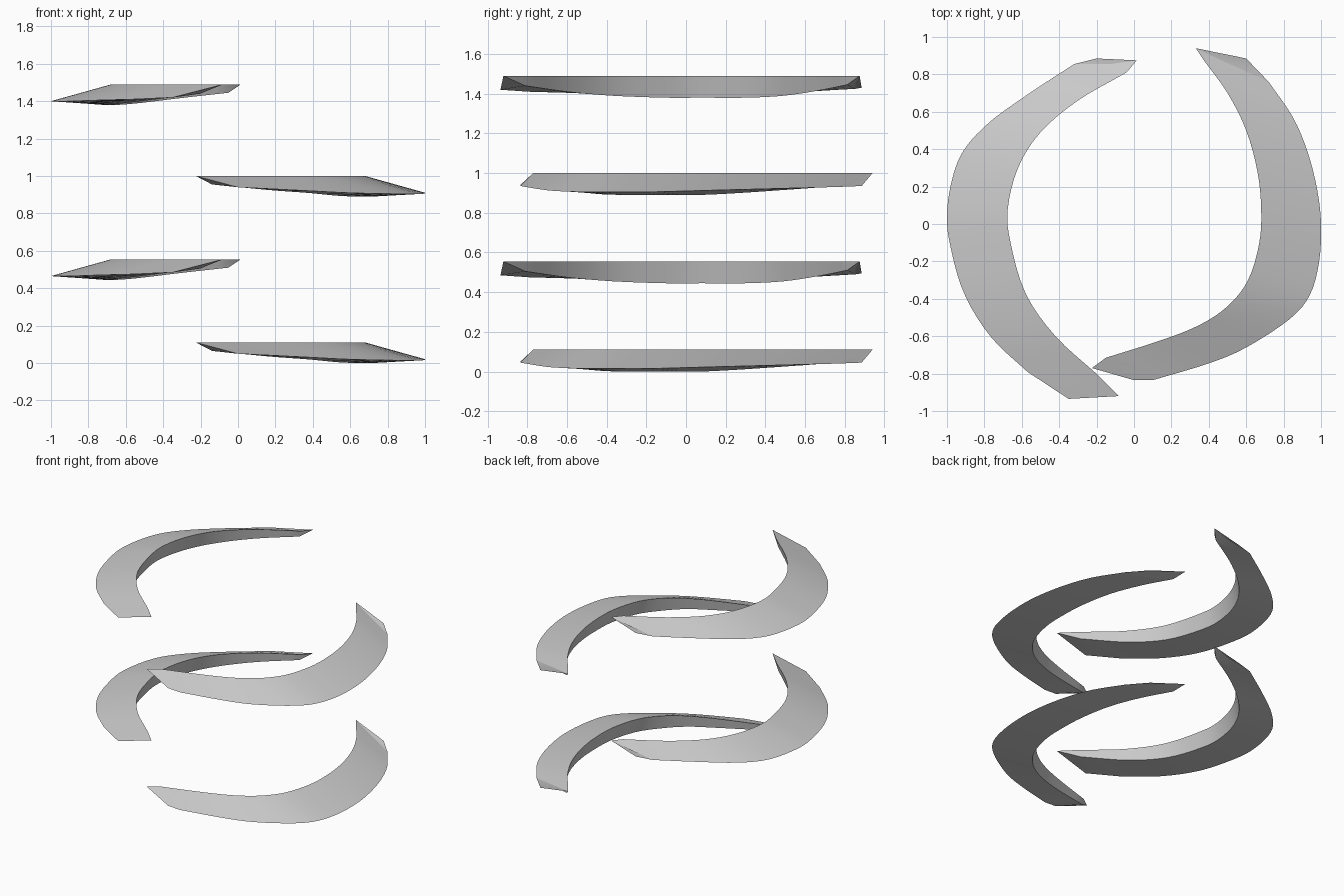
import bpy, bmesh
from mathutils import Vector

if "Cube" in bpy.data.objects:
    bpy.data.objects.remove(bpy.data.objects["Cube"])

TOP = 0.11      # height of the inner rim above the base of each blade
UNDERCUT = 0.03  # how far the inner wall leans back under the rim

# Cross-sections: outer x, y, z, inner x, y, keel z
RIGHT = [
    (0.60, 0.885, 0.045, 0.33, 0.94, 0.11),
    (0.72, 0.76, 0.04, 0.37, 0.88, 0.06),
    (0.85, 0.57, 0.035, 0.50, 0.70, 0.04),
    (0.93, 0.38, 0.03, 0.60, 0.50, 0.025),
    (0.98, 0.18, 0.025, 0.66, 0.28, 0.01),
    (1.00, 0.00, 0.02, 0.68, 0.08, 0.0),
    (0.99, -0.20, 0.015, 0.67, -0.10, 0.0),
    (0.94, -0.38, 0.015, 0.61, -0.30, 0.0),
    (0.83, -0.51, 0.015, 0.50, -0.44, 0.005),
    (0.60, -0.66, 0.02, 0.35, -0.54, 0.02),
    (0.40, -0.745, 0.03, 0.15, -0.62, 0.035),
    (0.10, -0.835, 0.045, -0.15, -0.715, 0.065),
    (0.00, -0.835, 0.05, -0.225, -0.77, 0.11),
]
LEFT = [
    (-0.20, 0.885, 0.05, 0.015, 0.875, 0.11),
    (-0.32, 0.855, 0.045, -0.04, 0.81, 0.065),
    (-0.58, 0.685, 0.035, -0.30, 0.66, 0.035),
    (-0.80, 0.52, 0.025, -0.50, 0.49, 0.01),
    (-0.94, 0.34, 0.02, -0.62, 0.30, 0.0),
    (-1.00, 0.07, 0.02, -0.675, 0.08, 0.0),
    (-0.975, -0.15, 0.02, -0.66, -0.10, 0.0),
    (-0.90, -0.39, 0.02, -0.58, -0.37, 0.01),
    (-0.76, -0.61, 0.025, -0.42, -0.60, 0.03),
    (-0.57, -0.79, 0.03, -0.19, -0.81, 0.06),
    (-0.35, -0.935, 0.04, -0.08, -0.92, 0.11),
]


def smooth_sections(rows, steps=4):
    """Catmull-Rom through the sections, keeping both end segments straight."""
    p = [Vector(r) for r in rows]
    last = len(p) - 1
    out = [p[0]]
    for i in range(1, last - 1):
        a, b = p[i], p[i + 1]
        ta = (b - p[i - 1]) / 2 if i > 1 else b - a
        tb = (p[i + 2] - a) / 2 if i < last - 2 else b - a
        for s in range(steps):
            t = s / steps
            out.append(a * (2*t**3 - 3*t**2 + 1) + ta * (t**3 - 2*t**2 + t)
                       + b * (3*t**2 - 2*t**3) + tb * (t**3 - t**2))
    return out + [p[last - 1], p[last]]


def blade(name, rows, base):
    """Crescent with a triangular section: sloped top, undercut wall, underside."""
    bm = bmesh.new()
    rings = []
    for ox, oy, oz, ix, iy, kz in smooth_sections(rows):
        outer, rim = Vector((ox, oy, oz)), Vector((ix, iy, TOP))
        lean = Vector((ox - ix, oy - iy, 0)).normalized()
        keel = rim + lean * UNDERCUT * (TOP - kz) / TOP
        keel.z = kz
        rings.append([bm.verts.new(v) for v in (outer, rim, keel)])
    for a, b in zip(rings, rings[1:]):
        for i in range(3):
            j = (i + 1) % 3
            bm.faces.new((a[i], a[j], b[j], b[i]))
    # Close the knife-edge ends
    bmesh.ops.remove_doubles(bm, verts=bm.verts, dist=0.0005)
    bmesh.ops.recalc_face_normals(bm, faces=bm.faces)
    mesh = bpy.data.meshes.new(name)
    bm.to_mesh(mesh)
    bm.free()
    ob = bpy.data.objects.new(name, mesh)
    ob.location.z = base
    bpy.context.collection.objects.link(ob)
    bpy.ops.object.select_all(action='DESELECT')
    ob.select_set(True)
    bpy.context.view_layer.objects.active = ob
    bpy.ops.object.shade_smooth_by_angle(angle=0.45)


# Alternating blades climbing around the central axis
for name, rows, base in (("lower_right_blade", RIGHT, 0.0),
                         ("lower_left_blade", LEFT, 0.445),
                         ("upper_right_blade", RIGHT, 0.89),
                         ("upper_left_blade", LEFT, 1.38)):
    blade(name, rows, base)
